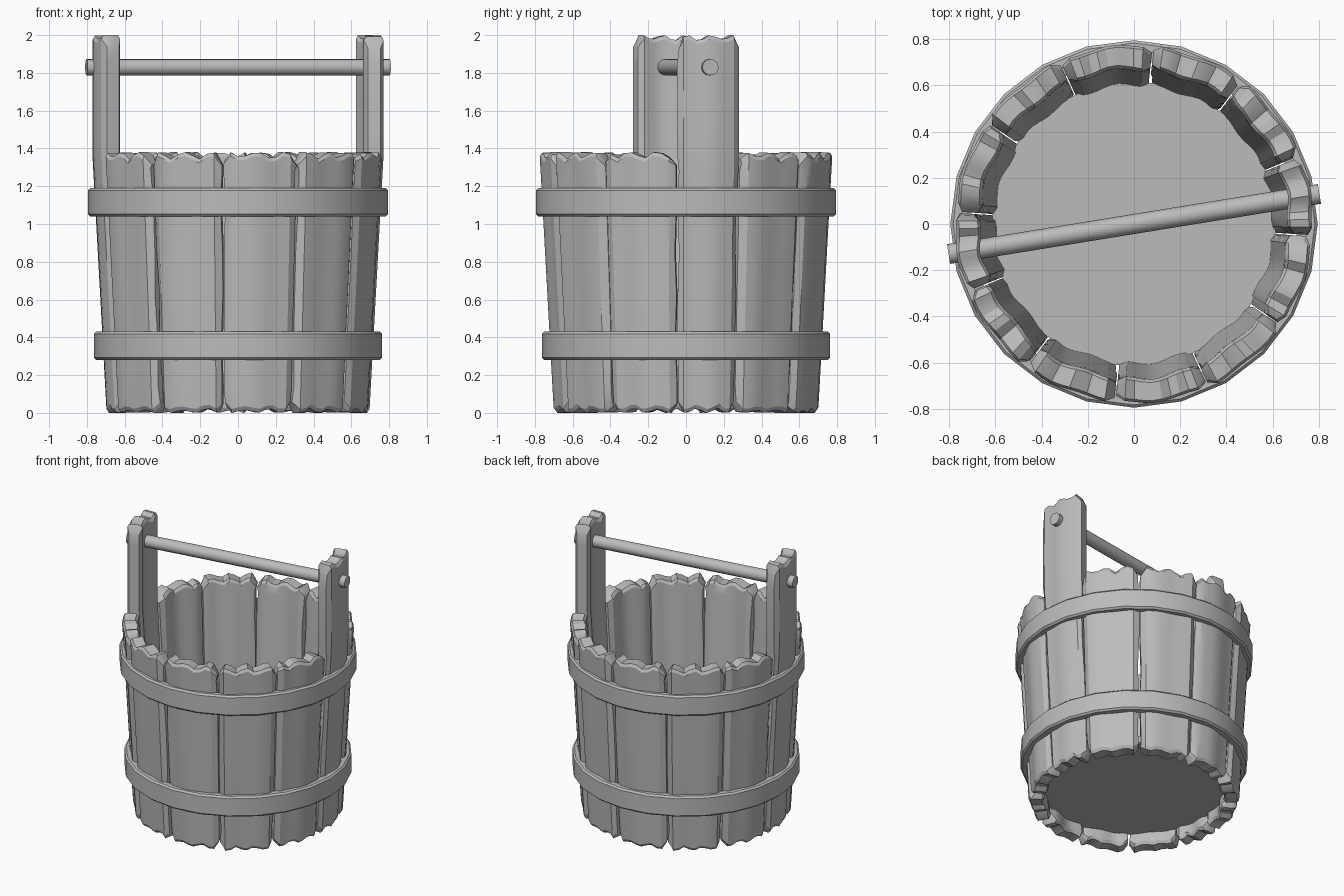
import bpy, bmesh, math, random
from mathutils import Vector

random.seed(7)
if "Cube" in bpy.data.objects:
    bpy.data.objects.remove(bpy.data.objects["Cube"], do_unlink=True)

GREY = (0.5, 0.5, 0.5, 1)
wood = bpy.data.materials.new("weathered grey")
wood.use_nodes = True
wood.diffuse_color = GREY
wood.node_tree.nodes["Principled BSDF"].inputs["Base Color"].default_value = GREY

RIM = 1.38
HANDLE = math.radians(9.2)      # direction of the handle
TALL, PLAIN = math.radians(26), math.radians(30.8)
COLS = 11                       # columns across one stave


def finish(bm, name, angle=28):
    bmesh.ops.recalc_face_normals(bm, faces=bm.faces)
    mesh = bpy.data.meshes.new(name)
    bm.to_mesh(mesh)
    bm.free()
    mesh.materials.append(wood)
    obj = bpy.data.objects.new(name, mesh)
    bpy.context.collection.objects.link(obj)
    bpy.ops.object.select_all(action="DESELECT")
    obj.select_set(True)
    bpy.context.view_layer.objects.active = obj
    bpy.ops.object.shade_smooth_by_angle(angle=math.radians(angle))
    return obj


def ragged(depth):
    """Worn end of a plank: low corners and a few shallow notches."""
    phase = random.uniform(0, 6)
    dips = [depth * (0.4 + 0.4 * math.sin(1.7 * i + phase)) * random.uniform(0.5, 1)
            for i in range(COLS)]
    dips[0] += depth * 0.6
    dips[-1] += depth * 0.6
    low = min(dips)
    return [d - low for d in dips]


def stave(name, centre, span, height):
    top, bottom = ragged(0.05), ragged(0.035)
    wave = random.uniform(0, 6)
    levels = [0, 0.02, 0.15, 0.4, 0.62, 0.85, 1.1, 1.28]
    if height > RIM:
        levels += [RIM, 1.65, 1.85]
    levels += [height - 0.02, height]
    last = len(levels) - 1
    bm = bmesh.new()
    rings = []
    for k, z in enumerate(levels):
        end = k in (0, last)
        taper = min(z / RIM, 1)
        chips = [random.choice((0, 0, 0, 0.012)) for _ in range(2)]
        ring = []
        for side in (0, 1):
            for i in range(COLS):
                u = -1 + 2 * i / (COLS - 1)
                edge = abs(u) == 1
                # gentle carved ripples on both faces, rounded long edges
                ripple = 0.006 * math.sin(4.5 * u + wave)
                if side == 0:
                    r = 0.698 + 0.076 * taper + ripple - (0.022 if edge else 0)
                    r -= 0.012 if end else 0
                else:
                    r = 0.595 + 0.075 * taper + 1.4 * ripple + (0.016 if edge else 0)
                    r += 0.012 if end else 0
                a = u * (span / 2 - 0.004)
                if edge:
                    a -= u * (chips[i > 0] + (0.01 if end else 0))
                zz = z
                if k <= 1:
                    zz += bottom[i]
                elif k >= last - 1:
                    zz -= top[i]
                ring.append(bm.verts.new((r * math.cos(centre + a),
                                          r * math.sin(centre + a), zz)))
        rings.append((ring[:COLS], ring[COLS:]))
    for (o0, i0), (o1, i1) in zip(rings, rings[1:]):
        loop0, loop1 = o0 + i0[::-1], o1 + i1[::-1]
        n = len(loop0)
        for j in range(n):
            m = (j + 1) % n
            bm.faces.new((loop0[j], loop0[m], loop1[m], loop1[j]))
    for outer, inner in (rings[0], rings[-1]):
        for j in range(COLS - 1):
            bm.faces.new((outer[j], outer[j + 1], inner[j + 1], inner[j]))
    return finish(bm, name)


def hoop(name, z0, z1, outer, inner, sides=24):
    b = 0.012
    profile = [(inner, z0), (outer - b, z0), (outer, z0 + b),
               (outer, z1 - b), (outer - b, z1), (inner, z1)]
    bm = bmesh.new()
    rings = [[bm.verts.new((r * math.cos(a), r * math.sin(a), z)) for r, z in profile]
             for a in (2 * math.pi * s / sides for s in range(sides))]
    for s in range(sides):
        p, q = rings[s], rings[(s + 1) % sides]
        for j in range(len(profile)):
            m = (j + 1) % len(profile)
            bm.faces.new((p[j], q[j], q[m], p[m]))
    return finish(bm, name)


def rod(name, start, end, radius, sides):
    start, end = Vector(start), Vector(end)
    axis = end - start
    bm = bmesh.new()
    bmesh.ops.create_cone(bm, cap_ends=True, segments=sides, radius1=radius,
                          radius2=radius, depth=axis.length)
    obj = finish(bm, name)
    obj.location = (start + end) / 2
    obj.rotation_euler = axis.to_track_quat("Z", "Y").to_euler()
    return obj


# Wall: each half is one tall handle stave followed by five plain ones
half = [("handle_stave", HANDLE, TALL, 2.0)]
for n in range(5):
    half.append((f"stave_{n + 1}", HANDLE + TALL / 2 + PLAIN * (n + 0.5), PLAIN, RIM))
for name, centre, span, height in half:
    first = stave(name + "_a", centre, span, height)
    twin = first.copy()
    twin.name = name + "_b"
    twin.rotation_euler.z = math.pi
    bpy.context.collection.objects.link(twin)

# Hoops
hoop("upper_hoop", 1.04, 1.19, 0.795, 0.75)
hoop("lower_hoop", 0.28, 0.43, 0.762, 0.71)

# Floor
rod("floor", (0, 0, 0.1), (0, 0, 0.15), 0.615, 48)

# Carrying bar
tip = Vector((math.cos(HANDLE), math.sin(HANDLE), 0)) * 0.813
lift = Vector((0, 0, 1.83))
rod("carrying_bar", lift - tip, lift + tip, 0.043, 16)
